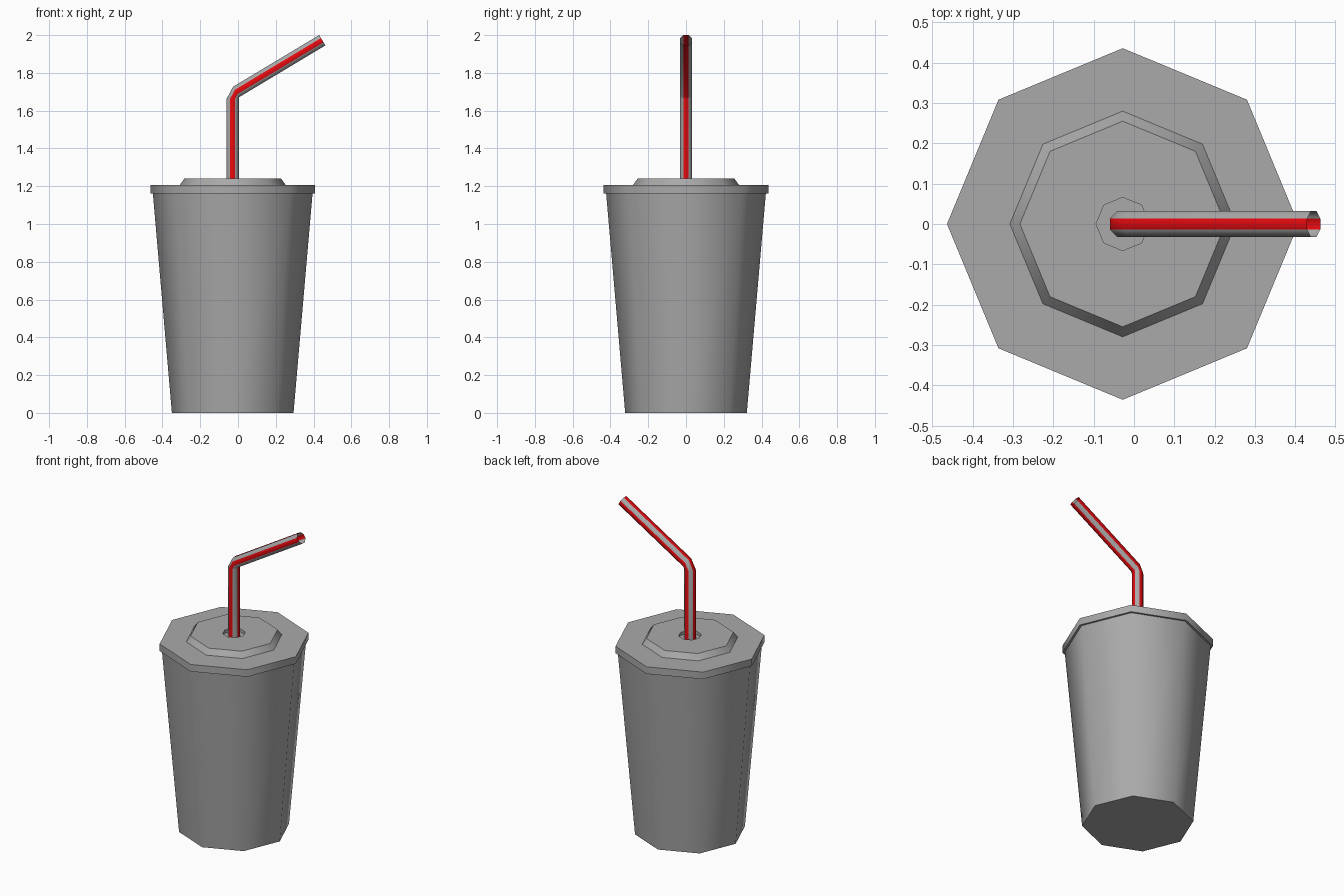
import bpy, bmesh, math
from mathutils import Vector

if "Cube" in bpy.data.objects:
    bpy.data.objects.remove(bpy.data.objects["Cube"], do_unlink=True)

SIDES = 8
AXIS_X = -0.028  # cup axis, shifted so the straw tip balances the bounds


def material(name, rgb):
    mat = bpy.data.materials.new(name)
    mat.use_nodes = True
    mat.diffuse_color = (*rgb, 1)
    mat.node_tree.nodes["Principled BSDF"].inputs["Base Color"].default_value = (*rgb, 1)
    return mat


grey = material("grey", (0.4, 0.4, 0.4))
red = material("red", (0.8, 0.003, 0.005))


def ring(bm, centre, radius, tilt=0, turn=0):
    """Octagon of vertices, tilted about y."""
    u = Vector((math.cos(tilt), 0, -math.sin(tilt)))
    v = Vector((0, 1, 0))
    angles = [turn + math.tau * j / SIDES for j in range(SIDES)]
    return [bm.verts.new(centre + radius * (u * math.cos(a) + v * math.sin(a))) for a in angles]


def skin(bm, rings, striped=False):
    """Bridge neighbouring rings, optionally colouring alternate sides."""
    for low, high in zip(rings, rings[1:]):
        for j in range(SIDES):
            k = (j + 1) % SIDES
            face = bm.faces.new((low[j], low[k], high[k], high[j]))
            face.material_index = j % 2 if striped else 0


def finish(bm, name, mats):
    mesh = bpy.data.meshes.new(name)
    bm.to_mesh(mesh)
    bm.free()
    obj = bpy.data.objects.new(name, mesh)
    bpy.context.collection.objects.link(obj)
    for mat in mats:
        mesh.materials.append(mat)
    bpy.ops.object.select_all(action="DESELECT")
    obj.select_set(True)
    bpy.context.view_layer.objects.active = obj
    bpy.ops.object.shade_smooth_by_angle(angle=math.radians(50))


def lathe(name, profile, cap_bottom=False, cap_top=False):
    bm = bmesh.new()
    rings = [ring(bm, Vector((AXIS_X, 0, z)), r) for r, z in profile]
    skin(bm, rings)
    if cap_bottom:
        bm.faces.new(rings[0][::-1])
    if cap_top:
        bm.faces.new(rings[-1])
    finish(bm, name, [grey])


# Tapered cup body
lathe("cup", [(0.322, 0), (0.423, 1.165)], cap_bottom=True)

# Lid with rim, raised centre and shallow straw recess
lathe("lid", [(0.415, 1.162), (0.436, 1.162), (0.436, 1.207), (0.28, 1.207),
              (0.255, 1.242), (0.066, 1.242), (0.066, 1.222)], cap_top=True)

# Hollow bent straw with four lengthwise stripes
bm = bmesh.new()
bend = math.radians(59)
path = [(AXIS_X, 1.21, 0), (AXIS_X, 1.663, 0), (-0.01, 1.699, bend), (0.446, 1.973, bend)]
straw_radius = 0.032 / math.cos(math.pi / SIDES)
skin(bm, [ring(bm, Vector((x, 0, z)), straw_radius, tilt, math.pi / SIDES)
          for x, z, tilt in path], striped=True)
finish(bm, "straw", [grey, red])
